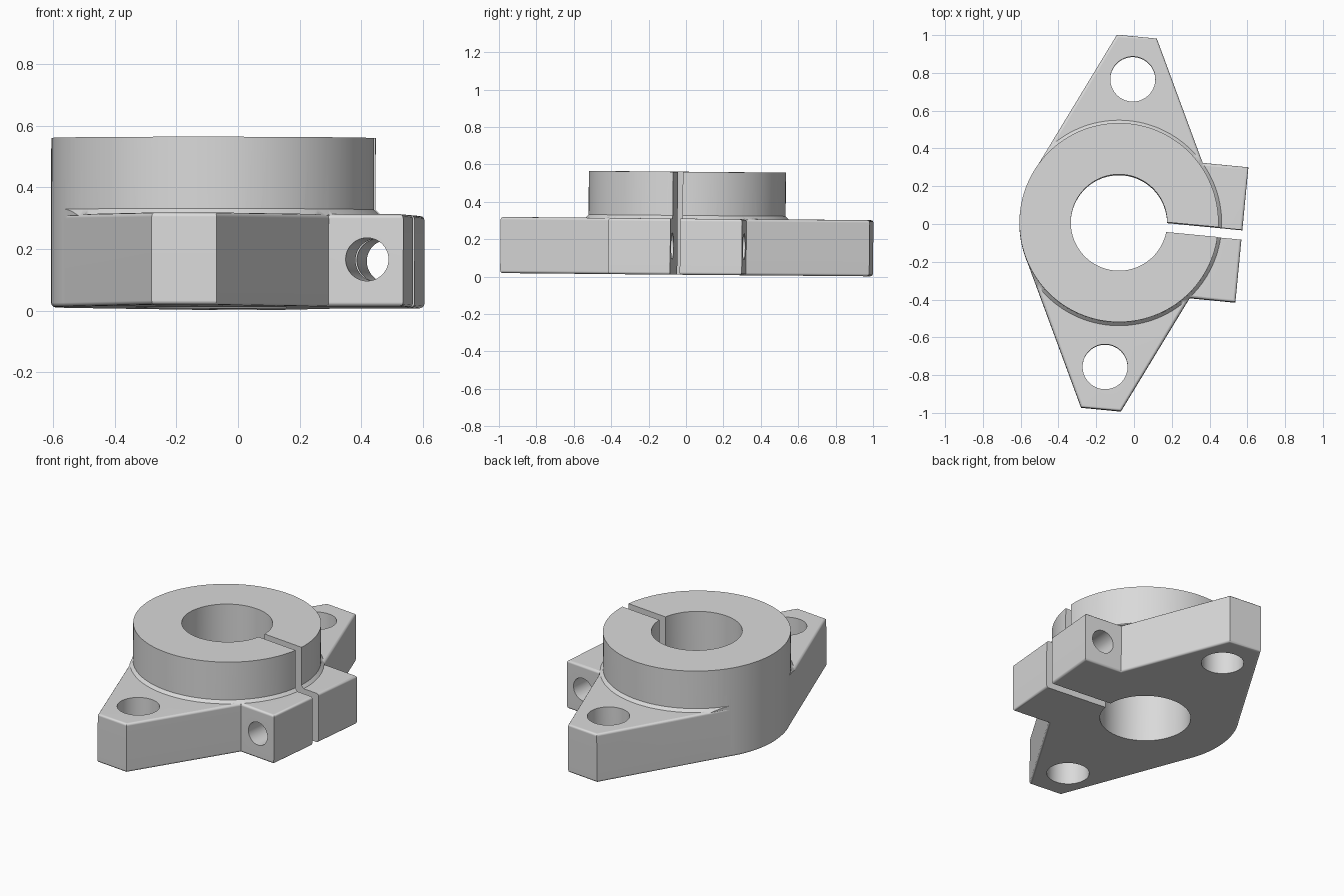
import bpy, bmesh, math

if "Cube" in bpy.data.objects:
    bpy.data.objects.remove(bpy.data.objects["Cube"])

R = 0.527          # boss radius
BASE_H, BOSS_H = 0.30, 0.55
EDGE = 0.014       # rounding of the base edges


def prism(name, pts, z0, z1, round_z=()):
    """Extrude an outline; round the rim edges at the listed heights."""
    bm = bmesh.new()
    face = bm.faces.new([bm.verts.new((x, y, z0)) for x, y in pts])
    ext = bmesh.ops.extrude_face_region(bm, geom=[face])
    for v in ext["geom"]:
        if isinstance(v, bmesh.types.BMVert):
            v.co.z = z1
    bmesh.ops.recalc_face_normals(bm, faces=bm.faces[:])
    rims = [e for e in bm.edges
            if any(all(abs(v.co.z - z) < 1e-5 for v in e.verts) for z in round_z)]
    if rims:
        bmesh.ops.bevel(bm, geom=rims, offset=EDGE, segments=3, profile=0.5,
                        affect='EDGES')
    me = bpy.data.meshes.new(name)
    bm.to_mesh(me)
    bm.free()
    ob = bpy.data.objects.new(name, me)
    bpy.context.collection.objects.link(ob)
    return ob


def circle(r, n, cx=0, cy=0):
    return [(cx + r * math.cos(2 * math.pi * i / n),
             cy + r * math.sin(2 * math.pi * i / n)) for i in range(n)]


def combine(target, tool, operation):
    """Apply a boolean and discard the tool."""
    tool.hide_render = True
    mod = target.modifiers.new("bool", 'BOOLEAN')
    mod.operation, mod.solver, mod.object = operation, 'EXACT', tool
    bpy.context.view_layer.objects.active = target
    bpy.ops.object.modifier_apply(modifier=mod.name)
    bpy.data.objects.remove(tool, do_unlink=True)


# Flange outline: two tapered ears tangent to the boss, plus the clamp block
r = R - 0.001
tip = (0.106, 0.991)
ang = math.atan2(tip[1], tip[0]) - math.acos(r / math.hypot(*tip))
tangent = (r * math.cos(ang), r * math.sin(ang))
block_y = 0.359
block_x = (r - block_y * math.sin(ang)) / math.cos(ang)
upper = [(0.654, block_y), (block_x, block_y), tip, (-tip[0], tip[1]),
         (-tangent[0], tangent[1])]
outline = upper + [(x, -y) for x, y in reversed(upper)]

body = prism("shaft_support", outline, 0, BASE_H, (0, BASE_H))

# Boss, running down to the floor on the flush side
combine(body, prism("boss", circle(R, 128), 0, BOSS_H, (0,)), 'UNION')

# Small fillet where the boss meets the flange, trimmed to the flange outline
bpy.ops.mesh.primitive_cone_add(vertices=128, radius1=R + 0.021, radius2=R - 0.003,
                                depth=0.024, location=(0, 0, BASE_H + 0.008))
fillet = bpy.context.object
bpy.ops.object.transform_apply(location=True, rotation=True, scale=True)
combine(fillet, prism("trim", outline, 0.2, 0.4), 'INTERSECT')
combine(body, fillet, 'UNION')

# Bore, mounting holes and clamp slot
combine(body, prism("bore", circle(0.255, 96), -0.1, 0.7), 'DIFFERENCE')
for s in (1, -1):
    combine(body, prism("mount_hole", circle(0.119, 64, 0, 0.765 * s), -0.1, 0.5),
            'DIFFERENCE')
slot = [(0.1, -0.026), (0.8, -0.026), (0.8, 0.026), (0.1, 0.026)]
combine(body, prism("slot", slot, -0.1, 0.7), 'DIFFERENCE')

# Clamp screw hole across the block
bpy.ops.mesh.primitive_cylinder_add(vertices=48, radius=0.07, depth=0.9,
                                    location=(0.536, 0, 0.153),
                                    rotation=(math.pi / 2, 0, 0))
combine(body, bpy.context.object, 'DIFFERENCE')

# Placement: slightly turned about z and very slightly tilted
body.rotation_euler = (math.radians(-0.5), 0, math.radians(-5.5))
body.location = (-0.08, 0.003, 0.010)

# Colour and shading
mat = bpy.data.materials.new("grey_metal")
mat.diffuse_color = (0.7, 0.7, 0.7, 1)
mat.use_nodes = True
mat.node_tree.nodes["Principled BSDF"].inputs["Base Color"].default_value = mat.diffuse_color
body.data.materials.clear()
body.data.materials.append(mat)
for p in body.data.polygons:
    p.material_index = 0
bpy.ops.object.select_all(action='DESELECT')
body.select_set(True)
bpy.context.view_layer.objects.active = body
bpy.ops.object.shade_smooth_by_angle(angle=math.radians(35))
wn = body.modifiers.new("weighted_normals", 'WEIGHTED_NORMAL')
wn.keep_sharp = True
